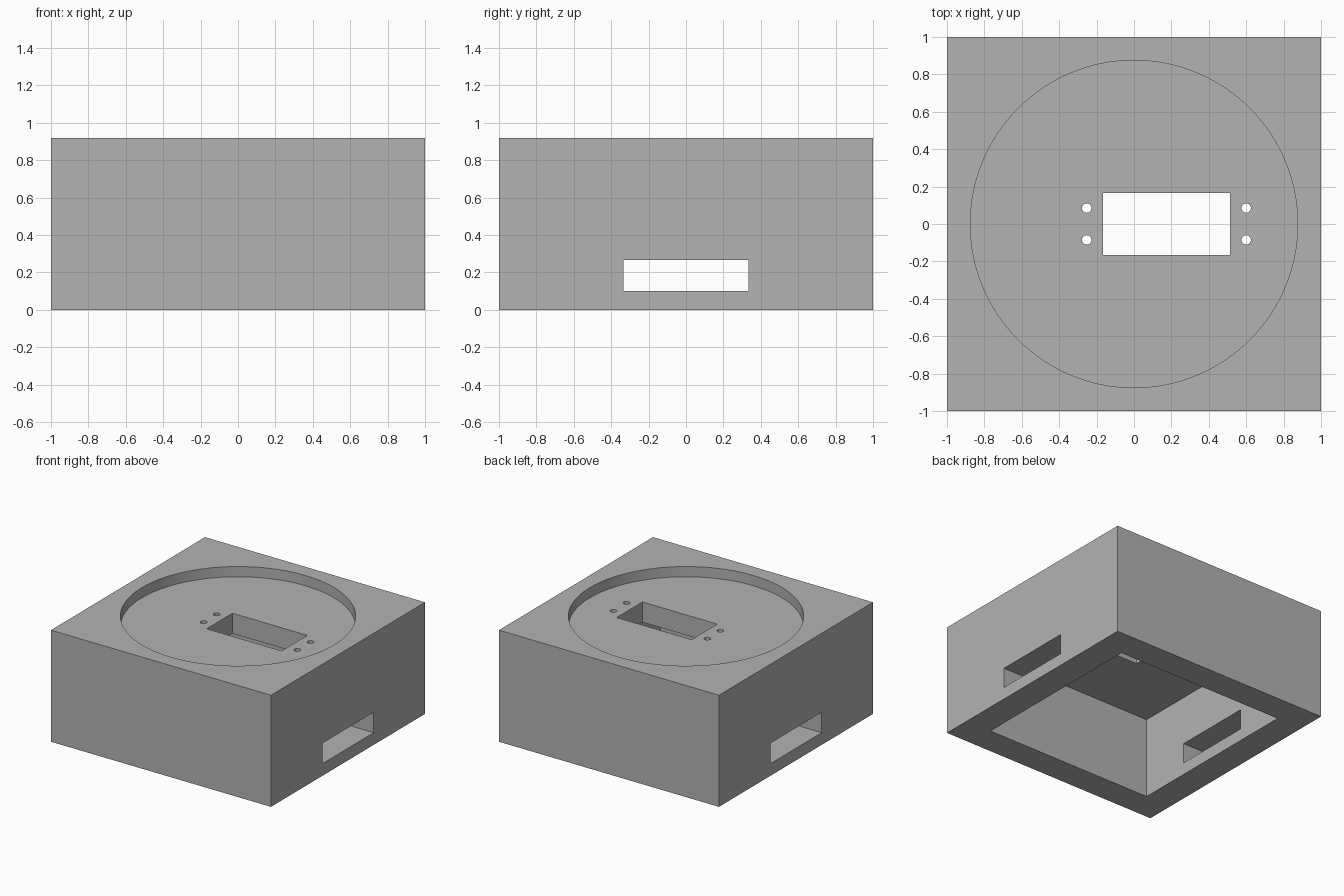
import bpy

cube = bpy.data.objects.get("Cube")
if cube:
    bpy.data.objects.remove(cube, do_unlink=True)

HEIGHT = 0.917
CEILING = 0.667       # top of the hollow underneath
RECESS_FLOOR = 0.833  # floor of the round recess

grey = bpy.data.materials.new("plain grey")
grey.use_nodes = True
colour = (0.45, 0.45, 0.45, 1)
grey.diffuse_color = colour
grey.node_tree.nodes["Principled BSDF"].inputs["Base Color"].default_value = colour


def box(name, low, high):
    centre = [(a + b) / 2 for a, b in zip(low, high)]
    bpy.ops.mesh.primitive_cube_add(size=1, location=centre)
    ob = bpy.context.object
    ob.name = name
    ob.scale = [b - a for a, b in zip(low, high)]
    bpy.ops.object.transform_apply(location=True, rotation=False, scale=True)
    ob.data.materials.append(grey)
    return ob


def cylinder(name, x, y, low, high, radius, sides):
    bpy.ops.mesh.primitive_cylinder_add(vertices=sides, radius=radius, depth=high - low,
                                        location=(x, y, (low + high) / 2))
    ob = bpy.context.object
    ob.name = name
    ob.data.materials.append(grey)
    return ob


# Solid housing block
housing = box("housing", (-1, -1, 0), (1, 1, HEIGHT))

# Hollow underside, round top recess, motor slot and cable window through both sides
cutters = [
    box("hollow_cutter", (-0.767, -0.767, -0.1), (0.767, 0.767, CEILING)),
    cylinder("recess_cutter", 0, 0, RECESS_FLOOR, HEIGHT + 0.1, 0.875, 128),
    box("slot_cutter", (-0.167, -0.167, 0.5), (0.513, 0.167, 0.88)),
    box("window_cutter", (-1.1, -0.333, 0.1), (1.1, 0.333, 0.267)),
]

# Four screw holes beside the slot
for x in (-0.253, 0.6):
    for y in (-0.085, 0.085):
        cutters.append(cylinder("screw_hole_cutter", x, y, 0.5, 0.88, 0.025, 32))

# Cut in order, then remove the cutters
bpy.ops.object.select_all(action='DESELECT')
housing.select_set(True)
bpy.context.view_layer.objects.active = housing
for cutter in cutters:
    cut = housing.modifiers.new(cutter.name, 'BOOLEAN')
    cut.operation = 'DIFFERENCE'
    cut.solver = 'EXACT'
    cut.object = cutter
    bpy.ops.object.modifier_apply(modifier=cut.name)
for cutter in cutters:
    bpy.data.objects.remove(cutter, do_unlink=True)

bpy.ops.object.shade_smooth_by_angle(angle=0.5)
